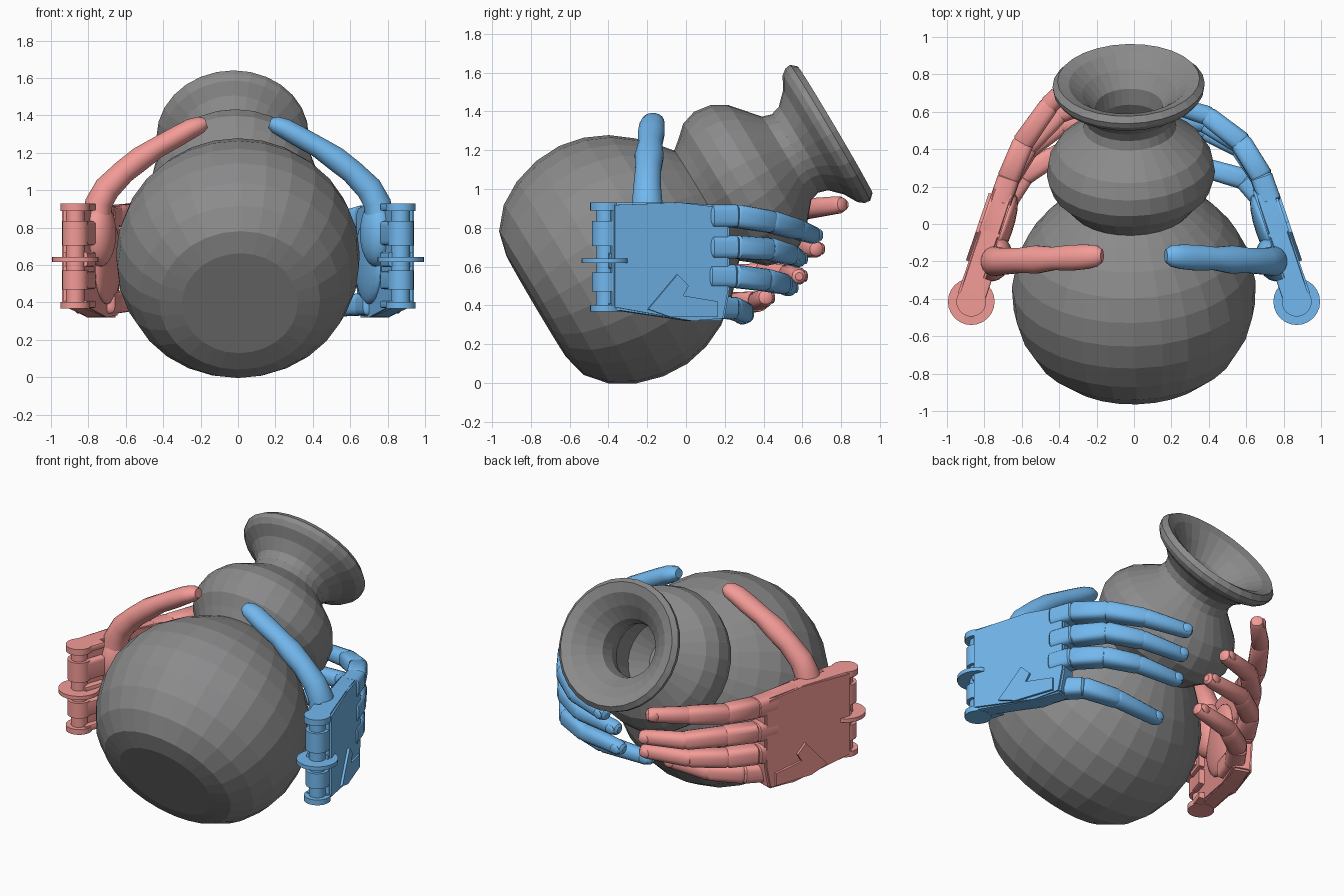
import bpy, bmesh, math
from mathutils import Vector, Matrix

if "Cube" in bpy.data.objects:
    bpy.data.objects.remove(bpy.data.objects["Cube"])


def material(name, col):
    m = bpy.data.materials.new(name)
    m.diffuse_color = (*col, 1)
    m.use_nodes = True
    m.node_tree.nodes["Principled BSDF"].inputs["Base Color"].default_value = m.diffuse_color
    return m


BLUE = material("blue", (0.17, 0.48, 0.86))
RED = material("red", (0.90, 0.33, 0.31))
GREY = material("dark_grey", (0.26, 0.26, 0.265))


def finish(bm, name, mat=None, smooth=None):
    bmesh.ops.recalc_face_normals(bm, faces=bm.faces[:])
    me = bpy.data.meshes.new(name)
    bm.to_mesh(me)
    bm.free()
    ob = bpy.data.objects.new(name, me)
    bpy.context.collection.objects.link(ob)
    if mat:
        me.materials.append(mat)
    if smooth:
        bpy.ops.object.select_all(action='DESELECT')
        ob.select_set(True)
        bpy.context.view_layer.objects.active = ob
        bpy.ops.object.shade_smooth_by_angle(angle=math.radians(smooth))
    return ob


def skin(bm, rings):
    """Bridge equal-length rings of points and cap both ends."""
    rows = [[bm.verts.new(p) for p in r] for r in rings]
    n = len(rows[0])
    for a, b in zip(rows, rows[1:]):
        for i in range(n):
            j = (i + 1) % n
            bm.faces.new((a[i], a[j], b[j], b[i]))
    bm.faces.new(rows[0])
    bm.faces.new(rows[-1])


def tube(bm, pts, radii, up, boxy=1.0, sides=16):
    """Loft along pts; radii = (half width along up, half thickness)."""
    pts = [Vector(p) for p in pts]
    rings = []
    for i, (p, (w, t)) in enumerate(zip(pts, radii)):
        tan = (pts[min(i + 1, len(pts) - 1)] - pts[max(i - 1, 0)]).normalized()
        side = tan.cross(Vector(up)).normalized()
        u = side.cross(tan)
        ring = []
        for k in range(sides):
            a = 2 * math.pi * (k + 0.5) / sides
            c, s = math.cos(a), math.sin(a)
            ring.append(p + u * w * math.copysign(abs(c) ** boxy, c)
                        + side * t * math.copysign(abs(s) ** boxy, s))
        rings.append(ring)
    skin(bm, rings)


def phalanx(bm, p, q, r0, r1, boxy):
    p, q = Vector(p), Vector(q)
    steps = ((-0.12, .55), (-0.09, .8), (0.0, 1), (0.93, 1), (1.04, .8), (1.08, .45))
    pts = [p.lerp(q, s) for s, _ in steps]
    rad = [((r0 + (r1 - r0) * s) * k,) * 2 for s, k in steps]
    tube(bm, pts, rad, (0, 0, 1), boxy)


def cylinder(bm, loc, r, h, sides=24):
    bmesh.ops.create_cone(bm, cap_ends=True, segments=sides, radius1=r, radius2=r,
                          depth=h, matrix=Matrix.Translation(loc))


# Gourd-shaped vase lying on its side: one lathed outer and inner profile
profile = [(0, .31), (.03, .43), (.12, .535), (.24, .605), (.38, .645), (.52, .652),
           (.65, .625), (.77, .57), (.88, .485), (.97, .39), (1.02, .33),
           (1.07, .37), (1.13, .425), (1.21, .45), (1.30, .437), (1.38, .39),
           (1.44, .32), (1.50, .25), (1.55, .235), (1.60, .25), (1.66, .31),
           (1.70, .38), (1.73, .403), (1.76, .407), (1.79, .38), (1.77, .32),
           (1.71, .25), (1.63, .18), (1.54, .165), (1.44, .19), (1.32, .25),
           (1.18, .25), (1.08, .16)]
bm = bmesh.new()
skin(bm, [[(r * math.cos(2 * math.pi * k / 28), r * math.sin(2 * math.pi * k / 28), t)
           for k in range(28)] for t, r in profile])
axis = Vector((-0.022, .861, .508)).normalized()
bm.transform(Matrix.Translation((.01, -.772, .396))
             @ axis.to_track_quat('Z', 'Y').to_matrix().to_4x4())
finish(bm, "vase", GREY)


def hand(side, sx, mat, fingers):
    """Jointed hand; coordinates are for +x and are flipped by sx."""
    def done(bm, part, smooth=35):
        bm.transform(Matrix.Diagonal((sx, 1, 1, 1)))
        finish(bm, f"{side}_{part}", mat, smooth)

    # Palm plate: outline in the (length, height) plane, given thickness
    wrist, direction = Vector((.88, -.39, 0)), Vector((-.32, .947, 0))
    normal = Vector((.947, .32, 0))
    outline = [(-.01, .93), (.36, .93), (.60, .915), (.63, .88), (.63, .47),
               (.60, .32), (.42, .32), (-.01, .38)]
    bm = bmesh.new()
    skin(bm, [[wrist + direction * u + normal * d + Vector((0, 0, z))
               for u, z in outline] for d in (-.05, .065)])
    bmesh.ops.bevel(bm, geom=bm.edges[:], offset=.012, segments=2, affect='EDGES')
    done(bm, "palm")

    # Raised slanted strut near the little finger
    bm = bmesh.new()
    base = wrist + normal * .06
    strut = [(.18, .38), (.34, .56), (.40, .50), (.37, .45), (.56, .42), (.56, .34), (.3, .34)]
    skin(bm, [[base + direction * u + normal * d + Vector((0, 0, z))
               for u, z in strut] for d in (-.02, .02)])
    done(bm, "palm_strut")

    # Soft pad and thumb root on the inside of the palm
    bm = bmesh.new()
    turn = Matrix.Rotation(math.radians(18.7), 4, 'Z')
    for loc, size in (((.70, -.03, .62), (.05, .2, .23)), ((.74, -.19, .77), (.085, .12, .18))):
        bmesh.ops.create_uvsphere(bm, u_segments=20, v_segments=12, radius=1,
                                  matrix=Matrix.Translation(loc) @ turn @ Matrix.Diagonal((*size, 1)))
    done(bm, "palm_pad", 60)

    # Wrist hinge: pin, lugs and large disc
    bm = bmesh.new()
    pin = Vector((.87, -.415, 0))
    cylinder(bm, pin + Vector((0, 0, .65)), .05, .53)
    for z, r, h in ((.91, .08, .04), (.77, .07, .13), (.63, .125, .025),
                    (.52, .07, .10), (.385, .08, .035)):
        cylinder(bm, pin + Vector((0, 0, z)), r, h)
    for z, h in ((.91, .02), (.77, .065), (.63, .04), (.52, .05), (.39, .02)):
        a = pin + Vector((0, 0, z))
        tube(bm, [a, a + direction * .14], [(h, .068)] * 2, (0, 0, 1), .25)
    done(bm, "wrist_hinge")

    # Thumb
    path = [(.76, -.2, .78), (.745, -.2, .93), (.70, -.2, 1.01), (.61, -.195, 1.10),
            (.52, -.19, 1.17), (.43, -.185, 1.23), (.33, -.18, 1.285),
            (.25, -.175, 1.33), (.20, -.17, 1.35), (.17, -.17, 1.36)]
    radii = [(.085, .075), (.08, .075), (.072, .072), (.068, .065), (.076, .066),
             (.063, .057), (.07, .057), (.066, .054), (.058, .046), (.035, .028)]
    bm = bmesh.new()
    tube(bm, path, radii, (0, 1, 0))
    done(bm, "thumb", 50)

    # Fingers: knuckle, two joints and tip
    for name, pts in zip(("index", "middle", "ring", "little"), fingers):
        bm = bmesh.new()
        radii = (.060, .058, .053, .044)
        for i in range(3):
            phalanx(bm, pts[i], pts[i + 1], radii[i], radii[i + 1], (.55, .65, .85)[i])
        a = Vector(pts[0])
        phalanx(bm, a - direction * .14, a, .06, .06, .5)
        # Fingernail on the outer face of the tip
        tip, prev = Vector(pts[3]), Vector(pts[2])
        d = (tip - prev).normalized()
        out = Vector((0, 0, -1)).cross(d).normalized()
        out = out if out.y > 0 else -out
        rot = Matrix((d, d.cross(out), out)).transposed().to_4x4()
        bmesh.ops.create_uvsphere(bm, u_segments=12, v_segments=6, radius=1,
                                  matrix=Matrix.Translation(tip - d * .02 + out * .04) @ rot
                                  @ Matrix.Diagonal((.035, .03, .012, 1)))
        done(bm, f"{name}_finger")


hand("right", 1, BLUE, [
    [(.68, .26, .86), (.57, .44, .83), (.39, .58, .79), (.13, .66, .76)],
    [(.68, .26, .70), (.57, .43, .69), (.38, .54, .66), (.10, .58, .64)],
    [(.68, .25, .55), (.57, .41, .53), (.38, .50, .51), (.10, .53, .49)],
    [(.68, .14, .39), (.59, .24, .385), (.38, .30, .36), (.06, .29, .345)]])
hand("left", -1, RED, [
    [(.67, .25, .86), (.59, .44, .87), (.45, .64, .90), (.29, .80, .92)],
    [(.67, .25, .70), (.57, .42, .71), (.40, .59, .70), (.15, .67, .69)],
    [(.67, .24, .55), (.57, .40, .56), (.39, .53, .56), (.10, .58, .55)],
    [(.67, .14, .40), (.59, .26, .41), (.42, .37, .42), (.16, .41, .44)]])
